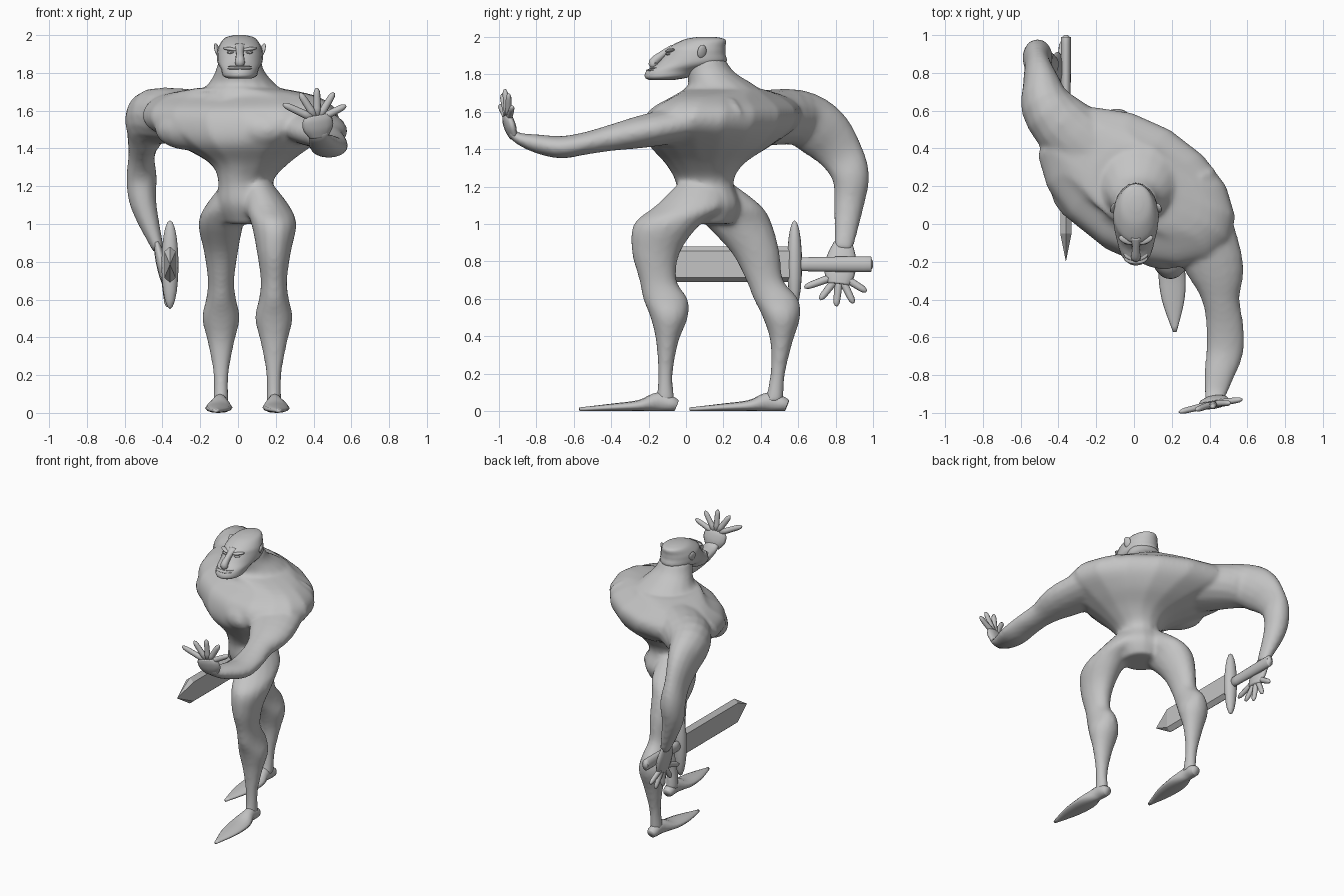
import bpy, bmesh, math
from mathutils import Vector, Matrix

if "Cube" in bpy.data.objects:
    bpy.data.objects.remove(bpy.data.objects["Cube"], do_unlink=True)

shade = (.55, .55, .55, 1)
grey = bpy.data.materials.new("plain grey")
grey.use_nodes = True
grey.diffuse_color = shade
grey.node_tree.nodes["Principled BSDF"].inputs["Base Color"].default_value = shade


def finish(name, bm, smooth=True):
    bmesh.ops.recalc_face_normals(bm, faces=bm.faces)
    for face in bm.faces:
        face.smooth = smooth
    mesh = bpy.data.meshes.new(name)
    bm.to_mesh(mesh)
    bm.free()
    mesh.materials.append(grey)
    part = bpy.data.objects.new(name, mesh)
    bpy.context.scene.collection.objects.link(part)
    return part


def spline(rows, steps):
    """Catmull-Rom curve through rows of numbers."""
    last = len(rows) - 1
    points = []
    for i in range(last):
        before, start, end, after = (rows[min(max(k, 0), last)] for k in range(i - 1, i + 3))
        tangent_in, tangent_out = (end - before) / 2, (after - start) / 2
        for s in range(steps):
            t = s / steps
            bend = (end - start) * 3 - tangent_in * 2 - tangent_out
            twist = (start - end) * 2 + tangent_in + tangent_out
            points.append(start + t * (tangent_in + t * (bend + t * twist)))
    return points + [rows[last]]


def loft(bm, rows, side=None, turn=0, sides=16, steps=4):
    """Rows are x, y, z, radius and optional second radius.
    Rings are level and turned, or lie across the path when side is given."""
    points = spline([Vector(row if len(row) > 4 else (*row, row[-1])) for row in rows], steps)
    rings = []
    for i, point in enumerate(points):
        centre = point.xyz if len(point) < 5 else Vector(point[:3])
        if side is None:
            u = Vector((math.cos(turn), math.sin(turn), 0))
            v = Vector((-u.y, u.x, 0))
        else:
            ahead, behind = points[min(i + 1, len(points) - 1)], points[max(i - 1, 0)]
            along = Vector((ahead - behind)[:3]).normalized()
            u = Vector(side)
            u = (u - along * u.dot(along)).normalized()
            v = along.cross(u)
        angles = [math.tau * k / sides for k in range(sides)]
        rings.append([bm.verts.new(centre + u * point[3] * math.cos(a) + v * point[4] * math.sin(a))
                      for a in angles])
    for lower, upper in zip(rings, rings[1:]):
        for k in range(sides):
            n = (k + 1) % sides
            bm.faces.new((lower[k], lower[n], upper[n], upper[k]))
    bm.faces.new(rings[0])
    bm.faces.new(rings[-1])


def ball(bm, centre, radii, turn=0, tilt=0):
    matrix = (Matrix.Translation(centre) @ Matrix.Rotation(turn, 4, 'Z')
              @ Matrix.Rotation(tilt, 4, 'Y') @ Matrix.Diagonal((*radii, 1)))
    bmesh.ops.create_uvsphere(bm, u_segments=16, v_segments=10, radius=1, matrix=matrix)


# Body: twisted torso, neck, arms and legs fused into one skin
across, forward = Vector((1, 0, 0)), Vector((0, 1, 0))
twist = math.radians(-31)
body = bmesh.new()
loft(body, [(.05, .13, 1, .12), (.05, .12, 1.1, .17), (.04, .1, 1.22, .14, .16), (.06, .1, 1.32, .21),
            (.04, .13, 1.42, .38, .31), (.02, .18, 1.52, .55, .35), (.01, .21, 1.61, .56, .33),
            (0, .23, 1.68, .46, .23), (0, .2, 1.72, .22)], turn=twist)
loft(body, [(.02, .21, 1.66, .26), (.02, .19, 1.74, .18), (.01, .13, 1.81, .13), (.01, .1, 1.88, .11)])
for sign in (-1, 1):
    chest = Matrix.Rotation(twist, 3, 'Z') @ Vector((sign * .19, -.17, 0))
    ball(body, chest + Vector((0, .15, 1.5)), (.21, .12, .11), twist)

loft(body, [(.24, .22, 1.58, .2, .11), (.42, -.2, 1.5, .16, .09), (.46, -.4, 1.46, .1, .07),
            (.48, -.54, 1.43, .1, .06), (.48, -.67, 1.41, .1, .06), (.45, -.8, 1.43, .08, .05),
            (.43, -.9, 1.46, .06, .03), (.43, -.94, 1.5, .05, .02)], side=across)
loft(body, [(-.2, .36, 1.56, .2, .15), (-.44, .59, 1.57, .15), (-.49, .73, 1.49, .1, .15),
            (-.51, .83, 1.37, .07, .12), (-.51, .88, 1.25, .08, .1), (-.5, .87, 1.1, .07, .08),
            (-.42, .84, .86, .03, .05)], side=across)

# Legs: height, half width, half depth, then the stride of the left and the right leg
legs = [(1.23, .07, .11, .08, .12), (1.1, .12, .19, .03, .21), (1, .12, .18, -.1, .28),
        (.85, .09, .13, -.16, .37), (.7, .07, .1, -.15, .42), (.6, .08, .12, -.11, .48),
        (.5, .1, .1, -.09, .51), (.37, .07, .06, -.1, .51), (.2, .04, .04, -.11, .49), (.05, .04, .05, -.11, .47)]
hip, stance = .05, .14
for sign in (1, -1):
    loft(body, [(hip + sign * (stance - max(z - 1, 0) * .4), left if sign > 0 else right, z, width, depth)
                for z, width, depth, left, right in legs])
skin = finish("body", body)
fuse = skin.modifiers.new("fuse", 'REMESH')
fuse.mode = 'VOXEL'
fuse.voxel_size = .014
fuse.use_smooth_shade = True
soften = skin.modifiers.new("soften", 'SMOOTH')
soften.factor = .5
soften.iterations = 8

# Feet: long pointed wedges that splay outward, flat underneath
foot = [(0, .03, .03), (.03, .04, .04), (.1, .04, .05), (.2, .07, .03), (.35, .06, .02), (.52, .01, .01)]
for name, sign, heel in (("left_foot", 1, -.05), ("right_foot", -1, .54)):
    bm = bmesh.new()
    loft(bm, [(hip + sign * (stance + d * .05), heel - d, height, width, height) for d, width, height in foot],
         side=across, sides=12)
    for vert in bm.verts:
        vert.co.z = max(vert.co.z, 0)
    finish(name, bm)


# Hands: flat palm with five fingers fanned at even angles
def hand(name, wrist, centre, side, up, thumb):
    bm = bmesh.new()
    wrist, centre = Vector(wrist), Vector(centre)
    side, up = Vector(side), Vector(up)
    loft(bm, [(*wrist.lerp(centre, t), r, r * .35) for t, r in ((0, .05), (.5, .08), (1, .08), (1.3, .06))],
         side=side, sides=12)
    for finger in range(5):
        angle = math.radians(thumb - finger * 32 * up.z)
        ray = side * math.cos(angle) + up * abs(up.z) * math.sin(angle)
        if up.z < 0:
            ray = side * math.cos(angle) + up * -math.sin(angle)
        reach = .2 if finger == 0 else .17
        loft(bm, [(*(centre + ray * reach * t), r, r * .85) for t, r in ((.1, .022), (.7, .019), (.9, .016), (1, .006))],
             side=side, sides=8, steps=2)
    finish(name, bm)


hand("left_hand", (.43, -.92, 1.46), (.42, -.95, 1.55), (1, .2, 0), (0, -.1, 1), 155)
hand("right_hand", (-.43, .84, .9), (-.39, .82, .73), forward, (.1, 0, -1), 200)

# Head: level rings with a jutting jaw and sloping brow
mid = .01
bm = bmesh.new()
loft(bm, [(mid, y, z, width, depth) for y, z, width, depth in (
    (-.13, 1.77, .06, .07), (-.1, 1.785, .09, .12), (-.06, 1.82, .1, .15), (.03, 1.86, .12, .18),
    (.05, 1.91, .12, .16), (.06, 1.945, .11, .15), (.1, 1.985, .08, .11), (.11, 2, .03, .04))], sides=20)
finish("head", bm)

# Face: nose, brows, eyes, ears and lips
bm = bmesh.new()
loft(bm, [(mid, -.07, 1.945, .03, .015), (mid, -.12, 1.91, .02), (mid, -.17, 1.87, .025),
          (mid, -.17, 1.85, .025), (mid, -.14, 1.84, .01)], side=across, sides=10)
finish("nose", bm)
for name, x, y, z, radii, turn, tilt in (
        ("brows", .05, -.085, 1.926, (.045, .02, .01), .4, -.15),
        ("eyes", .05, -.096, 1.908, (.02, .012, .007), .4, 0),
        ("ears", .12, .085, 1.92, (.011, .026, .038), .4, .3)):
    bm = bmesh.new()
    for sign in (-1, 1):
        ball(bm, (mid + sign * x, y, z), radii, sign * turn, sign * tilt)
    finish(name, bm)
bm = bmesh.new()
for y, z in ((-.16, 1.834), (-.178, 1.822)):
    ball(bm, (mid, y, z), (.065, .035, .007))
finish("lips", bm)

# Sword: six-sided blade with a pointed tip, oval guard and round grip
hilt = Vector((-.36, .58, .785))
bm = bmesh.new()
section = [(0, .095), (.03, .07), (.03, -.07), (0, -.095), (-.03, -.07), (-.03, .07)]
back, front = [[bm.verts.new(hilt + Vector((x, -length, z))) for x, z in section] for length in (0, .63)]
tip = bm.verts.new(hilt - forward * .78)
for k in range(6):
    n = (k + 1) % 6
    bm.faces.new((front[k], front[n], back[n], back[k]))
    bm.faces.new((front[n], front[k], tip))
bm.faces.new(back)
finish("sword_blade", bm, smooth=False)
bm = bmesh.new()
ball(bm, hilt, (.045, .04, .235))
finish("sword_guard", bm)
bm = bmesh.new()
loft(bm, [(*(hilt + forward * d), r * .65, r) for d, r in ((0, .036), (.37, .042), (.405, .034), (.42, .012))],
     side=across)
finish("sword_grip", bm)
